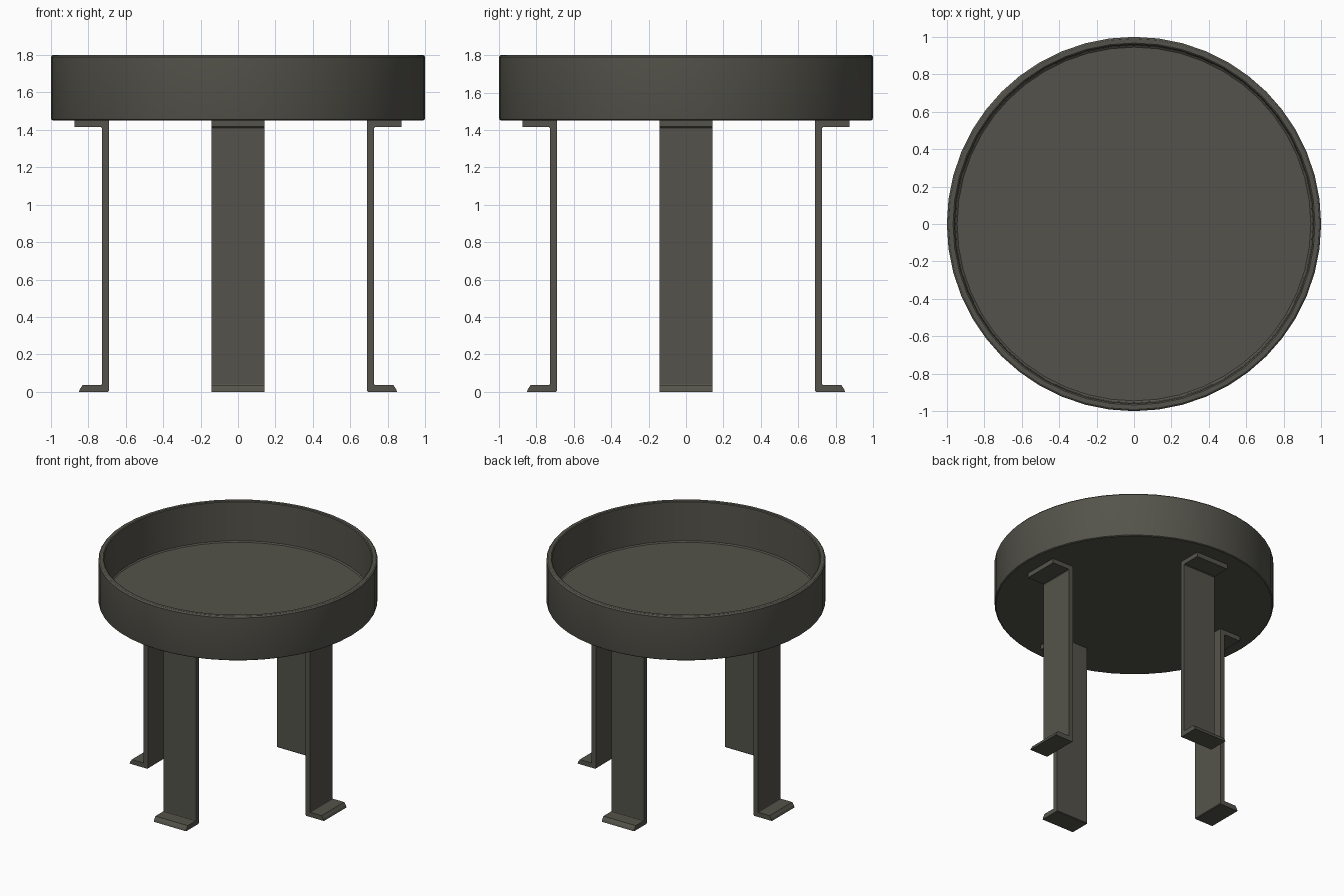
import bpy, bmesh, math

if "Cube" in bpy.data.objects:
    bpy.data.objects.remove(bpy.data.objects["Cube"])

mat = bpy.data.materials.new("dark olive grey metal")
mat.diffuse_color = (0.088, 0.086, 0.070, 1)
mat.use_nodes = True
mat.node_tree.nodes["Principled BSDF"].inputs["Base Color"].default_value = mat.diffuse_color


def finish(name, bm, smooth=False):
    bmesh.ops.recalc_face_normals(bm, faces=bm.faces)
    me = bpy.data.meshes.new(name)
    bm.to_mesh(me)
    bm.free()
    me.materials.append(mat)
    ob = bpy.data.objects.new(name, me)
    bpy.context.collection.objects.link(ob)
    if smooth:
        bpy.ops.object.select_all(action='DESELECT')
        ob.select_set(True)
        bpy.context.view_layer.objects.active = ob
        bpy.ops.object.shade_smooth_by_angle(angle=math.radians(30))
    return ob


def lathe(name, profile, n):
    """Revolve (radius, z) points around z, capping both ends."""
    bm = bmesh.new()
    rings = [[bm.verts.new((r * math.cos(2 * math.pi * i / n),
                            r * math.sin(2 * math.pi * i / n), z))
              for i in range(n)] for r, z in profile]
    for a, b in zip(rings, rings[1:]):
        for i in range(n):
            j = (i + 1) % n
            bm.faces.new((a[i], a[j], b[j], b[i]))
    bm.faces.new(rings[0])
    bm.faces.new(rings[-1])
    return finish(name, bm, True)


# Round tray top with thin raised rim
lathe("tray_top", [(0.99, 1.45), (0.997, 1.455), (1.0, 1.465), (1.0, 1.79),
                   (0.995, 1.797), (0.99, 1.8), (0.967, 1.8), (0.96, 1.795),
                   (0.955, 1.49), (0.945, 1.482)], 48)

# Flat-bar legs: C-shaped side profile (distance from centre, z)
leg_profile = [(0.69, 0.005), (0.695, 0.0), (0.85, 0.0), (0.845, 0.015),
               (0.83, 0.037), (0.73, 0.037), (0.728, 0.042), (0.728, 1.41),
               (0.733, 1.415), (0.872, 1.415), (0.875, 1.42), (0.875, 1.45),
               (0.69, 1.45)]
half_width = 0.141
for k, name in enumerate(("right_leg", "back_leg", "left_leg", "front_leg")):
    c, s = ((1, 0), (0, 1), (-1, 0), (0, -1))[k]
    bm = bmesh.new()
    sides = [[bm.verts.new((r * c - w * s, r * s + w * c, z))
              for r, z in leg_profile] for w in (-half_width, half_width)]
    n = len(leg_profile)
    for i in range(n):
        j = (i + 1) % n
        bm.faces.new((sides[0][i], sides[0][j], sides[1][j], sides[1][i]))
    bm.faces.new(sides[0])
    bm.faces.new(sides[1])
    finish(name, bm)
